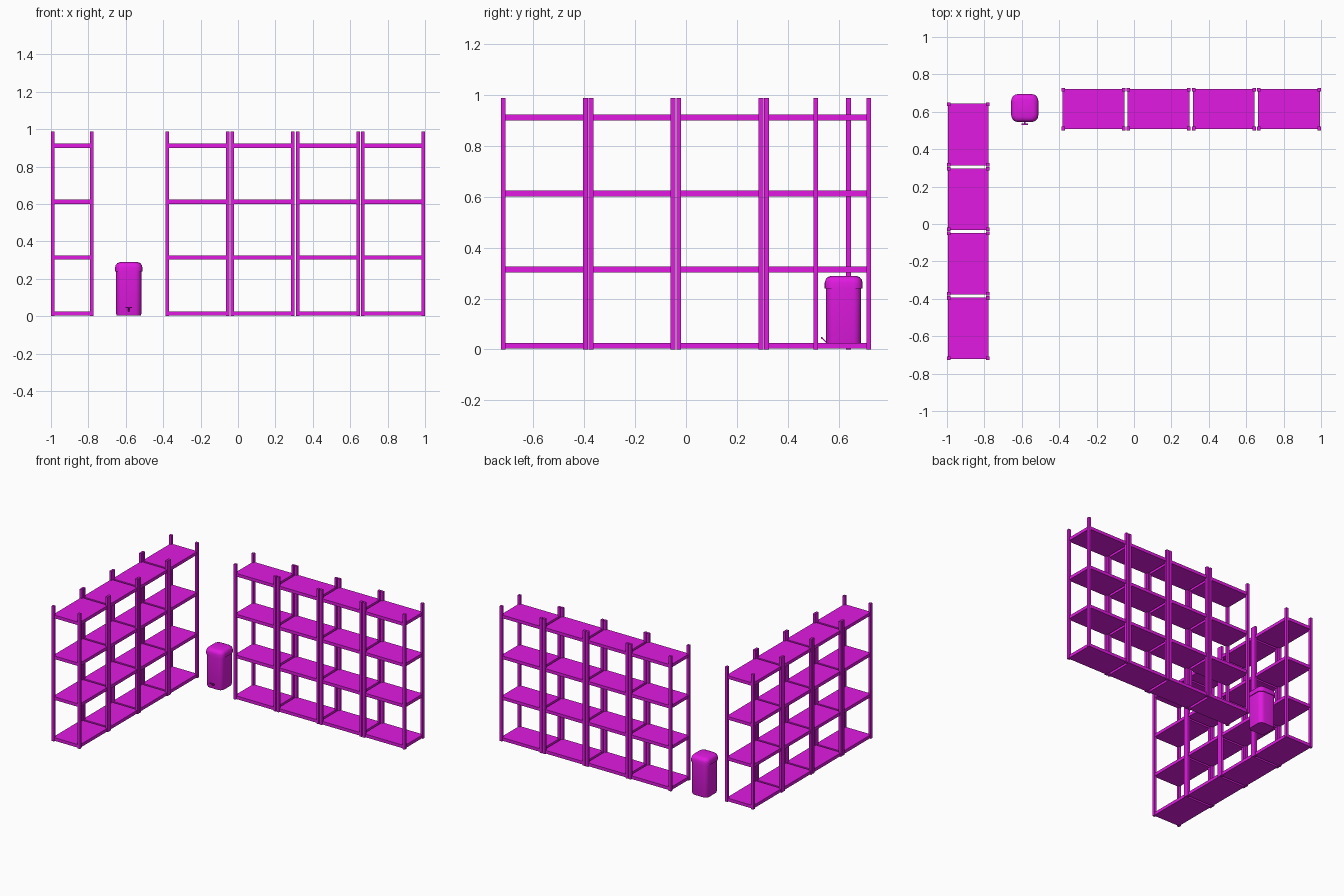
import bpy, bmesh, math
from mathutils import Vector, Matrix

if "Cube" in bpy.data.objects:
    bpy.data.objects.remove(bpy.data.objects["Cube"])

mat = bpy.data.materials.new("magenta")
mat.diffuse_color = (0.75, 0.01, 0.75, 1)
mat.use_nodes = True
mat.node_tree.nodes["Principled BSDF"].inputs["Base Color"].default_value = mat.diffuse_color


def make_object(name, bm):
    bmesh.ops.recalc_face_normals(bm, faces=bm.faces)
    me = bpy.data.meshes.new(name)
    bm.to_mesh(me)
    bm.free()
    me.materials.append(mat)
    ob = bpy.data.objects.new(name, me)
    bpy.context.collection.objects.link(ob)
    return ob


def add_box(bm, lo, hi):
    lo, hi = Vector(lo), Vector(hi)
    m = Matrix.Translation((lo + hi) / 2) @ Matrix.Diagonal((*(hi - lo), 1))
    bmesh.ops.create_cube(bm, size=1, matrix=m)


POST, HEIGHT, INSET = 0.019, 0.988, 0.006
SHELF_T, SHELF_STEP = 0.023, 0.299


def shelf_unit(label, x0, x1, y0, y1):
    # Four corner uprights
    bm = bmesh.new()
    for x in (x0, x1 - POST):
        for y in (y0, y1 - POST):
            add_box(bm, (x, y, 0), (x + POST, y + POST, HEIGHT))
    make_object(label + "_uprights", bm)
    # Four shelf boards
    bm = bmesh.new()
    for i in range(4):
        z = 0.003 + i * SHELF_STEP
        add_box(bm, (x0 + INSET, y0 + INSET, z), (x1 - INSET, y1 - INSET, z + SHELF_T))
    make_object(label + "_shelves", bm)


# Back row and left row of shelving
for i in range(4):
    x = -0.388 + i * 0.3485
    shelf_unit(f"back_rack_{i + 1}", x, x + 0.3425, 0.501, 0.728)
    y = -0.728 + i * 0.345
    shelf_unit(f"left_rack_{i + 1}", -1.0, -0.772, y, y + 0.342)

BX, BY = -0.584, 0.62


def ring(bm, w, d, r, z, seg=5):
    verts = []
    for k, (sx, sy) in enumerate(((1, 1), (-1, 1), (-1, -1), (1, -1))):
        for j in range(seg + 1):
            a = math.pi / 2 * (k + j / seg)
            verts.append(bm.verts.new((BX + sx * (w / 2 - r) + r * math.cos(a),
                                       BY + sy * (d / 2 - r) + r * math.sin(a), z)))
    return verts


def loft(name, sections):
    bm = bmesh.new()
    rings = [ring(bm, *s) for s in sections]
    n = len(rings[0])
    for a, b in zip(rings, rings[1:]):
        for i in range(n):
            bm.faces.new((a[i], a[(i + 1) % n], b[(i + 1) % n], b[i]))
    bm.faces.new(rings[0])
    bm.faces.new(rings[-1])
    ob = make_object(name, bm)
    bpy.ops.object.select_all(action='DESELECT')
    ob.select_set(True)
    bpy.context.view_layer.objects.active = ob
    bpy.ops.object.shade_smooth_by_angle(angle=math.radians(30))


# Pedal bin: body, lid (width, depth, corner radius, height)
loft("bin_body", [(0.128, 0.132, 0.03, 0.003), (0.134, 0.138, 0.032, 0.012),
                  (0.134, 0.138, 0.032, 0.243)])
loft("bin_lid", [(0.145, 0.149, 0.036, 0.24), (0.145, 0.149, 0.036, 0.262),
                 (0.138, 0.142, 0.034, 0.275), (0.122, 0.126, 0.03, 0.284),
                 (0.095, 0.099, 0.024, 0.289)])

# Foot pedal: sloping arm with a cross bar at its end
bm = bmesh.new()
a, b = Vector((BX, 0.558, 0.022)), Vector((BX, 0.533, 0.046))
m = Matrix.Translation((a + b) / 2) @ (b - a).to_track_quat('Z', 'Y').to_matrix().to_4x4()
bmesh.ops.create_cube(bm, size=1, matrix=m @ Matrix.Diagonal((0.008, 0.005, (b - a).length, 1)))
add_box(bm, (BX - 0.018, 0.53, 0.043), (BX + 0.018, 0.537, 0.049))
make_object("bin_pedal", bm)
